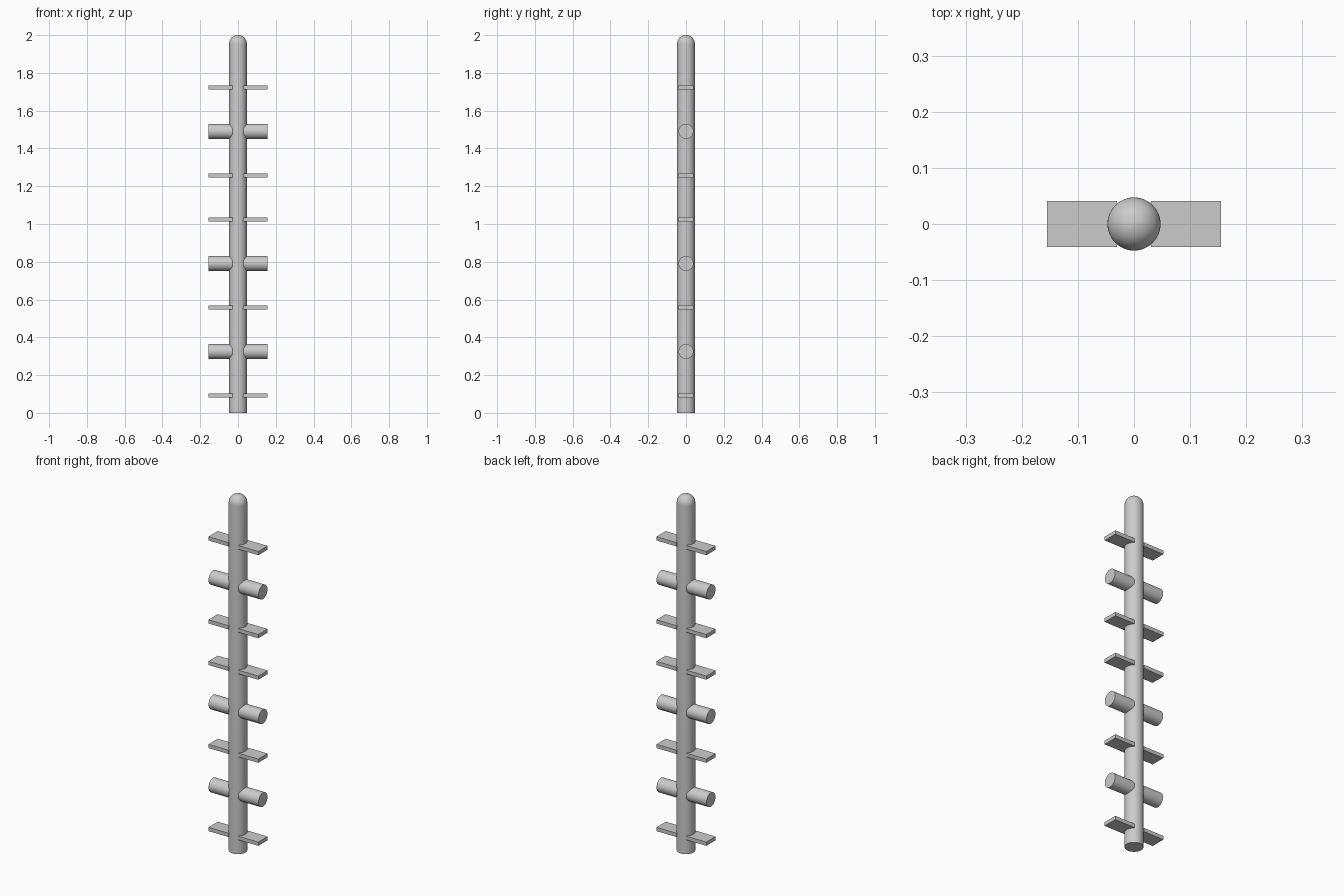
import bpy, bmesh, math
from mathutils import Matrix

if "Cube" in bpy.data.objects:
    bpy.data.objects.remove(bpy.data.objects["Cube"])

R, H = 0.0473, 2.0          # pole radius, total height
INNER, OUTER = 0.03, 0.155  # rung extent along x
HALF = 0.041                # plate half depth


def finish(name, bm, smooth=True):
    bmesh.ops.recalc_face_normals(bm, faces=bm.faces)
    mesh = bpy.data.meshes.new(name)
    bm.to_mesh(mesh)
    bm.free()
    ob = bpy.data.objects.new(name, mesh)
    bpy.context.collection.objects.link(ob)
    if smooth:
        bpy.ops.object.select_all(action='DESELECT')
        ob.select_set(True)
        bpy.context.view_layer.objects.active = ob
        bpy.ops.object.shade_smooth_by_angle(angle=math.radians(35))
    return ob


def pole():
    # profile: flat base, straight side, domed top; spun about z
    steps = 12
    pts = [(0, 0), (R, 0)]
    for i in range(steps + 1):
        a = math.pi / 2 * i / steps
        pts.append((R * math.cos(a), H - R + R * math.sin(a)))
    bm = bmesh.new()
    vs = [bm.verts.new((x, 0, z)) for x, z in pts]
    es = [bm.edges.new(p) for p in zip(vs, vs[1:])]
    bmesh.ops.spin(bm, geom=vs + es, cent=(0, 0, 0), axis=(0, 0, 1),
                   angle=math.tau, steps=48, use_duplicate=False)
    bmesh.ops.remove_doubles(bm, verts=bm.verts, dist=1e-5)
    finish("pole", bm)


def rung(kind, index, side, z):
    mid, length = side * (INNER + OUTER) / 2, OUTER - INNER
    label = "left" if side < 0 else "right"
    place = Matrix.Translation((mid, 0, z))
    bm = bmesh.new()
    if kind == "peg":
        bmesh.ops.create_cone(bm, cap_ends=True, segments=48,
                              radius1=0.0395, radius2=0.0395, depth=length,
                              matrix=place @ Matrix.Rotation(math.pi / 2, 4, 'Y'))
    else:
        bmesh.ops.create_cube(bm, size=1, matrix=place @ Matrix.Diagonal(
            (length, 2 * HALF, 0.021, 1)))
    finish(f"{label}_{kind}_{index + 1}", bm, kind == "peg")


pole()
# eight evenly spaced pairs of rungs, from the bottom up
kinds = ["plate", "peg", "plate", "peg", "plate", "plate", "peg", "plate"]
for i, kind in enumerate(kinds):
    for side in (-1, 1):
        rung(kind, i, side, 0.092 + 0.233 * i)
